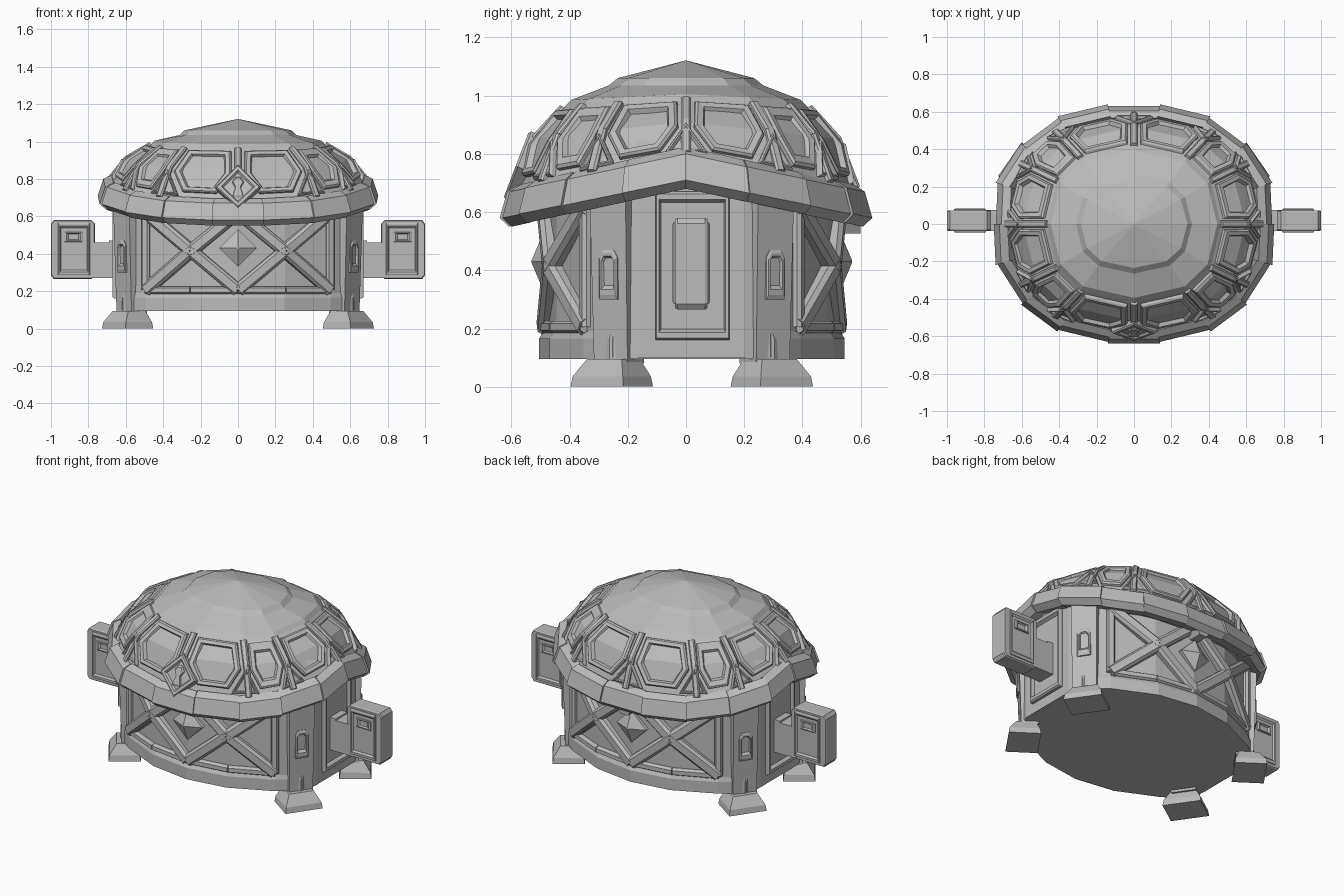
import bpy, bmesh, math
from mathutils import Vector as V

if "Cube" in bpy.data.objects:
    bpy.data.objects.remove(bpy.data.objects["Cube"])

stone = bpy.data.materials.new("grey_stone")
stone.use_nodes = True
GREY = (0.5, 0.5, 0.5, 1)
stone.diffuse_color = GREY
stone.node_tree.nodes["Principled BSDF"].inputs["Base Color"].default_value = GREY
UP = V((0, 0, 1))
MID = V((0, 0.02, 0))  # centre of the hut walls


def finish(bm, name):
    bmesh.ops.recalc_face_normals(bm, faces=bm.faces)
    me = bpy.data.meshes.new(name)
    bm.to_mesh(me)
    bm.free()
    me.materials.append(stone)
    ob = bpy.data.objects.new(name, me)
    bpy.context.collection.objects.link(ob)


def loft(bm, rings):
    """Skin closed rings of equal length and cap both ends."""
    rows = [[bm.verts.new(p) for p in r] for r in rings]
    n = len(rows[0])
    for a, b in zip(rows, rows[1:]):
        for i in range(n):
            bm.faces.new((a[i], a[(i + 1) % n], b[(i + 1) % n], b[i]))
    bm.faces.new(rows[0][::-1])
    bm.faces.new(rows[-1])


def beam(bm, a, b, out, w, d):
    """Bar from a to b with a chamfered outer face."""
    side = (b - a).cross(out).normalized() * w / 2
    ends = [[p - side - out * .03, p + side - out * .03, p + side + out * d * .5,
             p + side * .6 + out * d, p - side * .6 + out * d, p - side + out * d * .5]
            for p in (a, b)]
    loft(bm, ends)


def plate(bm, pts, out, lift, frame=0.0, sink=0.0):
    """Raised plate; frame and sink give it a recessed middle."""
    c = sum(pts, V()) / len(pts)
    size = min((p - c).length for p in pts)
    rings = [[p - out * .03 for p in pts], [p + out * lift * .6 for p in pts],
             [p.lerp(c, min(.2, .008 / size)) + out * lift for p in pts]]
    if frame:
        for f, h in ((frame, lift), (frame + .012, lift - sink)):
            rings.append([p.lerp(c, min(.8, f / size)) + out * h for p in pts])
    loft(bm, rings)


def rect(c, u, w, h):
    return [c + u * x * w / 2 + UP * z * h / 2 for x, z in ((-1, -1), (1, -1), (1, 1), (-1, 1))]


def outline(q):
    """Mirror a quarter outline, running from +x to +y, into a full loop."""
    half = q + [(-x, y) for x, y in reversed(q) if x > 0]
    return half + [(x, -y) for x, y in reversed(half) if y > 0]


# Walls and plinth; the plinth only steps out at the front and back
WALL = outline([(.645, 0), (.645, .18), (.62, .27), (.5, .355), (.25, .465), (0, .5)])


def wall_ring(sx, sy, z):
    return [V((x * sx, y * sy, z)) + MID for x, y in WALL]


bm = bmesh.new()
loft(bm, [wall_ring(1, 1, .1), wall_ring(1, 1, .7)])
finish(bm, "walls")
bm = bmesh.new()
loft(bm, [wall_ring(.99, 1.05, .095), wall_ring(.99, 1.05, .165), wall_ring(.99, 1.02, .19)])
finish(bm, "plinth")

# Crossed timbers with a centre stud, front and back
bm = bmesh.new()
LO, HI, CZ = .205, .62, .415
for sy in (-1, 1):
    def at(x, z):
        y = .5 - abs(x) * .14 if abs(x) <= .25 else .465 - (abs(x) - .25) * .44
        return V((x, sy * y, z)) + MID
    for sx in (-1, 1):
        for x0, x1, slope in ((0, .25, .14), (.25, .49, .44)):
            out = V((sx * slope, sy, 0)).normalized()
            cross = at(sx * .25, CZ) + V((0, sy * .015, 0))
            for z in (LO, HI):
                beam(bm, at(sx * x0, z), at(sx * x1, z), out, .04, .025)
                corner = at(sx * (0 if x0 == 0 else x1), z)
                beam(bm, corner, cross, out, .068, .032)
        beam(bm, at(sx * .49, LO), at(sx * .49, HI), V((sx * .4, sy * .9, 0)), .045, .025)
    c = at(0, .43)
    ring = [(.1, 0), (0, .1), (-.1, 0), (0, -.1)]
    loft(bm, [[c + V((x * k, sy * h, z * k)) for x, z in ring]
              for k, h in ((1, -.02), (1, .01), (.05, .05))])
finish(bm, "wall_timbers")

# Four legs with slots, standing on spread feet
legs, feet = bmesh.new(), bmesh.new()
for sx in (-1, 1):
    for sy in (-1, 1):
        d = V((.82 * sx, .57 * sy, 0)).normalized()
        t = V((-d.y, d.x, 0))

        def slab(c, w, depth):
            return [c + t * i * w / 2 + d * j * depth / 2
                    for i, j in ((-1, -1), (1, -1), (1, 1), (-1, 1))]
        base = V((.568 * sx, .25 * sy, 0)) + MID
        loft(legs, [slab(base + UP * .08, .14, .1), slab(base + UP * .68 + d * .02, .15, .1)])
        c = base + d * .059 + UP * .385
        n = (d - UP * .03).normalized()
        w, h = .038, .085
        shape = ((-w, -h), (w, -h), (w, h * .7), (w * .6, h), (-w * .6, h), (-w, h * .7))
        plate(legs, [c + t * i + UP * j for i, j in shape], n, .012, .018, .02)
        foot = V((.59 * sx, .275 * sy, 0)) + MID
        loft(feet, [slab(foot, .22, .18), slab(foot + UP * .035, .21, .17),
                    slab(foot - d * .01 + UP * .095, .145, .11)])
finish(legs, "legs")
finish(feet, "feet")

# Side doors and signs on brackets
doors, signs = bmesh.new(), bmesh.new()
for sx in (-1, 1):
    out, ty = V((sx, 0, 0)), V((0, 1, 0))
    plate(doors, rect(V((.645 * sx, .022, .415)), ty, .255, .51), out, .025, .03, .02)
    for z, h, reach in ((.365, .19, .8), (.45, .04, .69)):
        loft(signs, [[V((x * sx, .018 + i * .056, z + j * h / 2))
                      for i, j in ((-1, -1), (1, -1), (1, 1), (-1, 1))]
                     for x in (.62, reach)])
    box = [(.78, .265), (.985, .265), (1, .285), (1, .56), (.985, .58),
           (.785, .58), (.765, .56), (.765, .455), (.78, .44)]
    c = V((.885, 0, .425))
    rings = [[V((sx * (c.x + (x - c.x) * k), y, c.z + (z - c.z) * k)) for x, z in box]
             for k, y in ((.97, -.037), (1, -.03), (1, .066), (.97, .073))]
    loft(signs, rings)
    for sy, y in ((-1, -.036), (1, .072)):
        face, tx = V((0, sy, 0)), V((1, 0, 0))
        plate(signs, rect(V((.877 * sx, y, .425)), tx, .17, .28), face, .01, .02, .009)
        plate(signs, rect(V((.88 * sx, y, .49)), tx, .1, .055), face, .01, .015, .009)
finish(doors, "side_doors")
finish(signs, "side_signs")

# Rim of stepped slabs, dipping at front and back
RIM = outline([(.75, 0), (.74, .22), (.605, .43), (.41, .575), (.14, .64)])
SECTION = ((.95, -.02), (1, .01), (.96, .1), (.9, .125), (.84, .0))
bm = bmesh.new()
for i, (x, y) in enumerate(RIM):
    grow = .985 + .015 * (i % 2)
    ends = []
    for px, py in ((x, y), RIM[(i + 1) % len(RIM)]):
        z = .70 - .13 * abs(py) / .64
        ends.append([V((px * s * grow, py * s * grow, z + dz)) for s, dz in SECTION])
    loft(bm, ends)
finish(bm, "shell_rim")

# Domed shell: each level is x radius, y radius, height at the sides, height at front and back
HALF = (0, 32, 54, 90, 126, 148)
ANGLES = HALF + tuple(a + 180 for a in HALF)


def knot(i, level):
    rx, ry, zs, zf = level
    a = math.radians(ANGLES[i % 12])
    c, s = math.cos(a), math.sin(a)
    k = (abs(c) ** 2.3 + abs(s) ** 2.3) ** (-1 / 2.3)
    return V((rx * c * k, ry * s * k, zs + (zf - zs) * abs(s)))


LEVELS = [(.65, .56, .70, .57), (.685, .585, .80, .68), (.595, .52, .91, .85), (.465, .42, .985, .96),
          (.445, .395, 1.005, .985), (.31, .265, 1.035, 1.035), (.285, .235, 1.06, 1.06),
          (.004, .004, 1.12, 1.12)]
bm = bmesh.new()
loft(bm, [[knot(i, lv) for i in range(12)] for lv in LEVELS])
finish(bm, "shell_dome")


def skin(u, v):
    """Point on the lower dome; u counts sectors round, v runs from rim to crown."""
    lo, hi, f = (LEVELS[1], LEVELS[2], v * 2) if v < .5 else (LEVELS[2], LEVELS[3], v * 2 - 1)
    i = math.floor(u)
    return knot(i, lo).lerp(knot(i, hi), f).lerp(knot(i + 1, lo).lerp(knot(i + 1, hi), f), u - i)


def normal(u, v):
    e = .05
    n = (skin(u + e, v) - skin(u - e, v)).cross(skin(u, v + e) - skin(u, v - e))
    return n.normalized()


HEX = ((.28, .1), (.72, .1), (.91, .42), (.88, .93), (.12, .93), (.09, .42))
TRIANGLE = ((-.24, .03), (.24, .03), (0, .45))
scutes, ribs, gussets = bmesh.new(), bmesh.new(), bmesh.new()
for i in range(12):
    plate(scutes, [skin(i + u, v) for u, v in HEX], normal(i + .5, .45), .022, .03, .02)
    n = normal(i, .5)
    beam(ribs, skin(i, 0), skin(i, .5), n, .035, .015)
    beam(ribs, skin(i, .5), skin(i, 1), n, .035, .015)
    if i != 9:
        plate(gussets, [skin(i + u, v) for u, v in TRIANGLE], normal(i, .25), .022, .018, .012)
finish(scutes, "shell_scutes")
finish(ribs, "shell_ribs")
finish(gussets, "shell_gussets")

# Keyhole diamond at the front, small spout at the back
bm = bmesh.new()
n = normal(9, .25)
rise = n.cross(V((1, 0, 0))).normalized()
rise = rise if rise.z > 0 else -rise
c = skin(9, .2) + n * .008
plate(bm, [c + V((x, 0, 0)) + rise * z for x, z in ((0, -.12), (.12, 0), (0, .13), (-.12, 0))],
      n, .02, .03, .012)
KEY = ((-.03, -.06), (.03, -.06), (.015, 0), (.032, .03), (.015, .06), (-.015, .06), (-.032, .03), (-.015, 0))
plate(bm, [c + V((x, 0, 0)) + rise * z for x, z in KEY], n, .02)
finish(bm, "keyhole_diamond")
bm = bmesh.new()
loft(bm, [[V((.05 * math.cos(k * math.pi / 3), y, .57 + .05 * math.sin(k * math.pi / 3)))
           for k in range(6)] for y in (.5, .585, .6)])
finish(bm, "back_spout")
